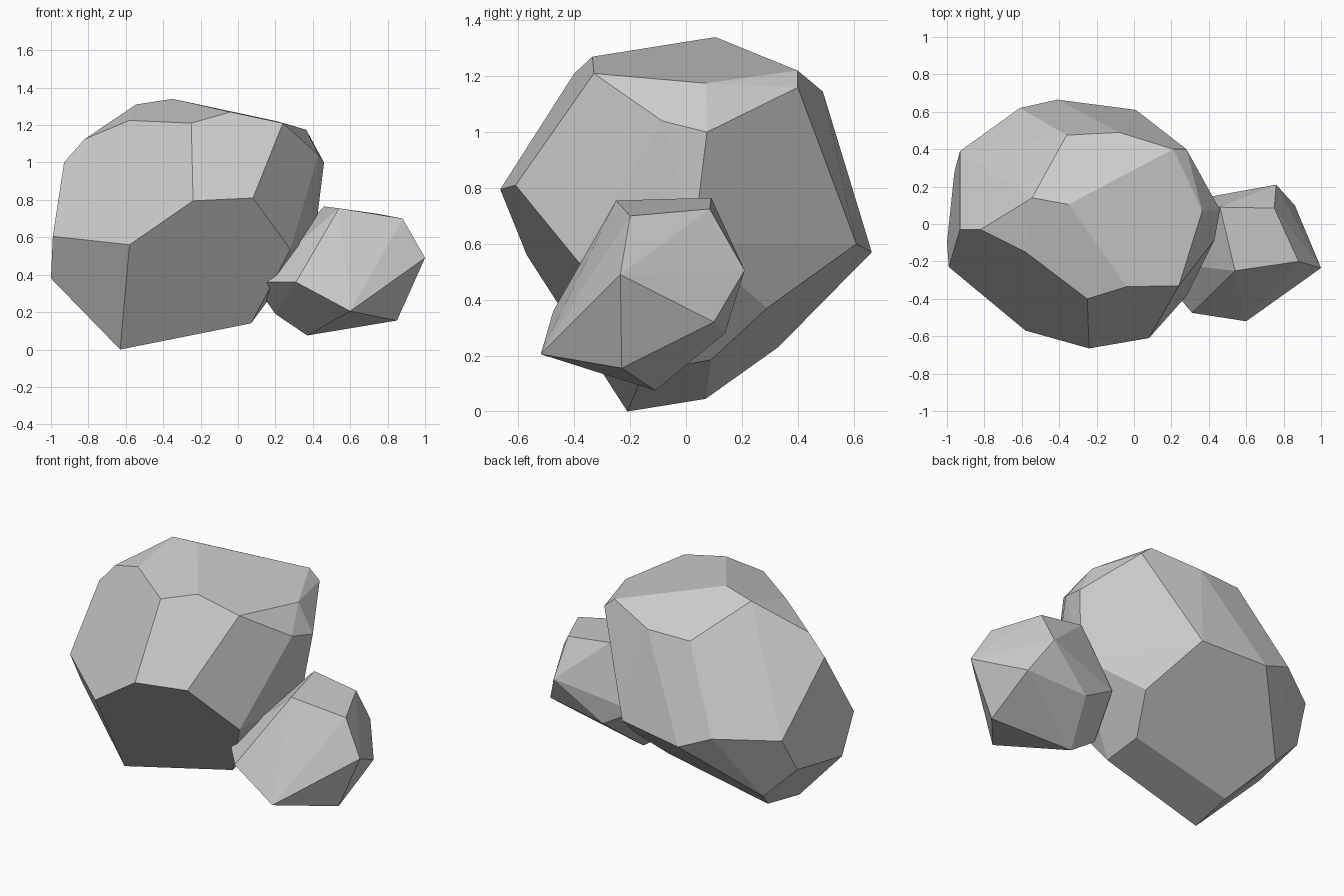
import bpy, bmesh, math


def rock(name, *rings):
    """Faceted stone: the convex hull around a few rings of corner points."""
    bm = bmesh.new()
    for ring in rings:
        for p in ring:
            bm.verts.new(p)
    hull = bmesh.ops.convex_hull(bm, input=bm.verts[:])
    loose = {g for g in hull["geom_interior"] + hull["geom_unused"]
             if isinstance(g, bmesh.types.BMVert)}
    bmesh.ops.delete(bm, geom=list(loose), context='VERTS')
    # merge almost coplanar triangles into broad facets
    bmesh.ops.dissolve_limit(bm, angle_limit=math.radians(4),
                             verts=bm.verts[:], edges=bm.edges[:])
    bmesh.ops.recalc_face_normals(bm, faces=bm.faces[:])
    mesh = bpy.data.meshes.new(name)
    bm.to_mesh(mesh)
    bm.free()
    obj = bpy.data.objects.new(name, mesh)
    bpy.context.collection.objects.link(obj)
    return obj


# Large boulder: base, lower, middle and crown rings
rock("large_rock",
     [(-.63, -.21, 0), (-.61, .07, .045), (.07, -.15, .14), (.055, .09, .185)],
     [(-.76, .33, .23), (.157, .29, .37), (-1, -.1, .38), (-.96, .28, .43)],
     [(-.24, -.665, .795), (.08, -.61, .81), (-.58, -.57, .56), (-.99, -.23, .605),
      (.28, -.385, .535), (.41, .026, .60), (.01, .61, .60), (-.41, .665, .57),
      (-.61, .62, .655), (-.93, .39, .64)],
     [(-.25, -.40, 1.21), (-.04, -.335, 1.27), (.24, -.33, 1.21), (.43, -.085, 1.04),
      (.46, .075, 1.0), (.365, .07, 1.175), (.28, .40, 1.16), (.21, .40, 1.22),
      (-.08, .49, 1.145), (-.36, .475, 1.14), (-.93, -.03, 1.0), (-.82, -.03, 1.125),
      (-.58, -.15, 1.225), (-.545, .14, 1.31), (-.35, .105, 1.34)])

# Small stone leaning into the boulder
rock("small_rock",
     [(.37, -.11, .075), (.85, -.23, .155), (.60, -.52, .205), (.20, -.11, .19)],
     [(.47, .14, .28), (.86, .10, .32), (.31, -.475, .36), (.08, -.20, .36),
      (.26, .12, .40)],
     [(1, -.235, .49), (.76, .21, .505), (.88, -.20, .70), (.75, .085, .725),
      (.54, -.25, .755), (.46, .09, .765)])
